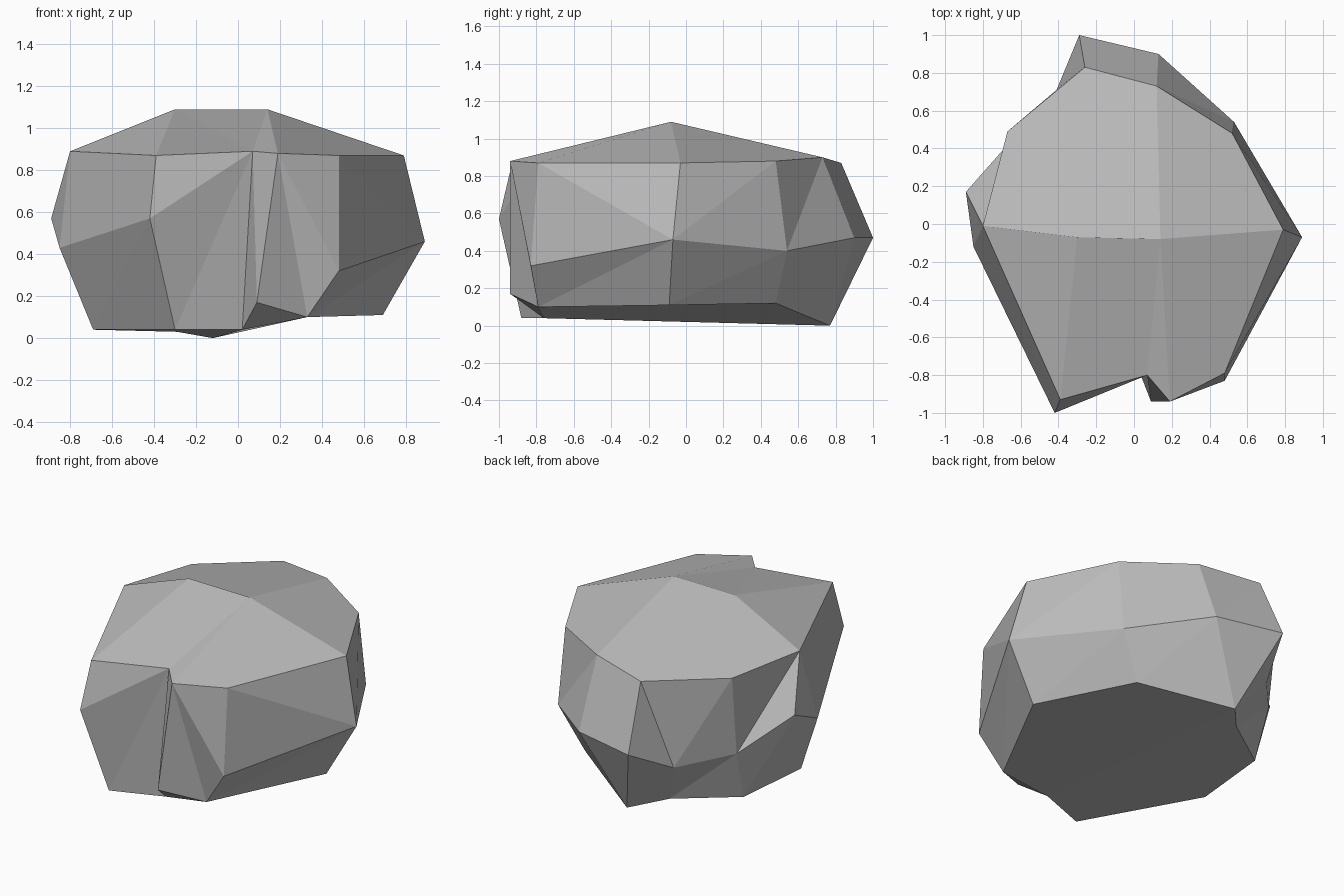
import bpy
import bmesh

default_cube = bpy.data.objects.get("Cube")
if default_cube:
    bpy.data.objects.remove(default_cube, do_unlink=True)

# Corner points of the boulder, ring by ring, anticlockwise from the +x side
shoulder = [(.79, -.03, .87), (.52, .48, .88), (.12, .73, .9), (-.26, .83, .87),
            (-.67, .49, .87), (-.8, -.01, .89), (-.39, -.93, .87), (.07, -.8, .89),
            (.19, -.94, .88), (.48, -.79, .87)]
waist = [(.89, -.07, .46), (.53, .54, .4), (.13, .9, .47), (-.29, 1, .47),
         (-.41, .71, .31), (-.66, .43, .36), (-.89, .17, .57), (-.85, -.12, .43),
         (-.42, -1, .57), (.09, -.94, .17), (.48, -.83, .32), (.33, -.79, .1)]
foot = [(.69, -.09, .11), (.38, .48, .12), (-.12, .77, 0), (-.29, .58, .03),
        (-.64, .33, .04), (-.69, -.18, .04), (-.3, -.88, .04), (.02, -.76, .04)]
ridge = [(-.3, -.07, 1.09), (.14, -.08, 1.09)]

bm = bmesh.new()
corner = {}
for letters, points in (("abcdefghij", shoulder), ("KLMNOPQRSTUV", waist),
                        ("ABCDEFGH", foot), ("XY", ridge)):
    for letter, point in zip(letters, points):
        corner[letter] = bm.verts.new(point)


def add_face(letters):
    """Add a face through the named corners, skipping collapsed ones."""
    unique = list(dict.fromkeys(letters))
    if len(unique) > 2:
        bm.faces.new([corner[letter] for letter in unique])


def add_band(lower, upper, flipped_column=None):
    """Join two rings by triangles; a repeated letter pinches the band."""
    count = len(lower)
    for i in range(count):
        k = (i + 1) % count
        p, q, r, s = lower[i], lower[k], upper[k], upper[i]
        if len({p, q, r, s}) < 4:
            add_face((p, q, r, s))
        elif i == flipped_column:
            add_face((p, q, s))
            add_face((q, r, s))
        else:
            add_face((p, q, r))
            add_face((p, r, s))


# Sides: the waist dips into the front notch and the rear hollow
upper_ring = "abcddeffghiiij"
waist_ring = "KLMNOPQRShTVUU"
lower_ring = "ABCCDEFFGHTVVV"
add_band(lower_ring, waist_ring)
add_band(waist_ring, upper_ring, flipped_column=len(waist_ring) - 1)

# Crown facets around the ridge, then the underside
for facet in ("XYcdef", "Yabc", "Xfg", "Xgh", "XhY", "Yhi", "Yija"):
    add_face(facet)
for facet in ("ABCHV", "VHT", "CDEFGH"):
    add_face(facet)
bmesh.ops.recalc_face_normals(bm, faces=bm.faces[:])

mesh = bpy.data.meshes.new("boulder")
bm.to_mesh(mesh)
bm.free()
boulder = bpy.data.objects.new("boulder", mesh)
bpy.context.collection.objects.link(boulder)

# Plain grey stone
stone = bpy.data.materials.new("stone grey")
stone.use_nodes = True
grey = (.5, .5, .5, 1)
stone.diffuse_color = grey
stone.node_tree.nodes["Principled BSDF"].inputs["Base Color"].default_value = grey
mesh.materials.append(stone)
